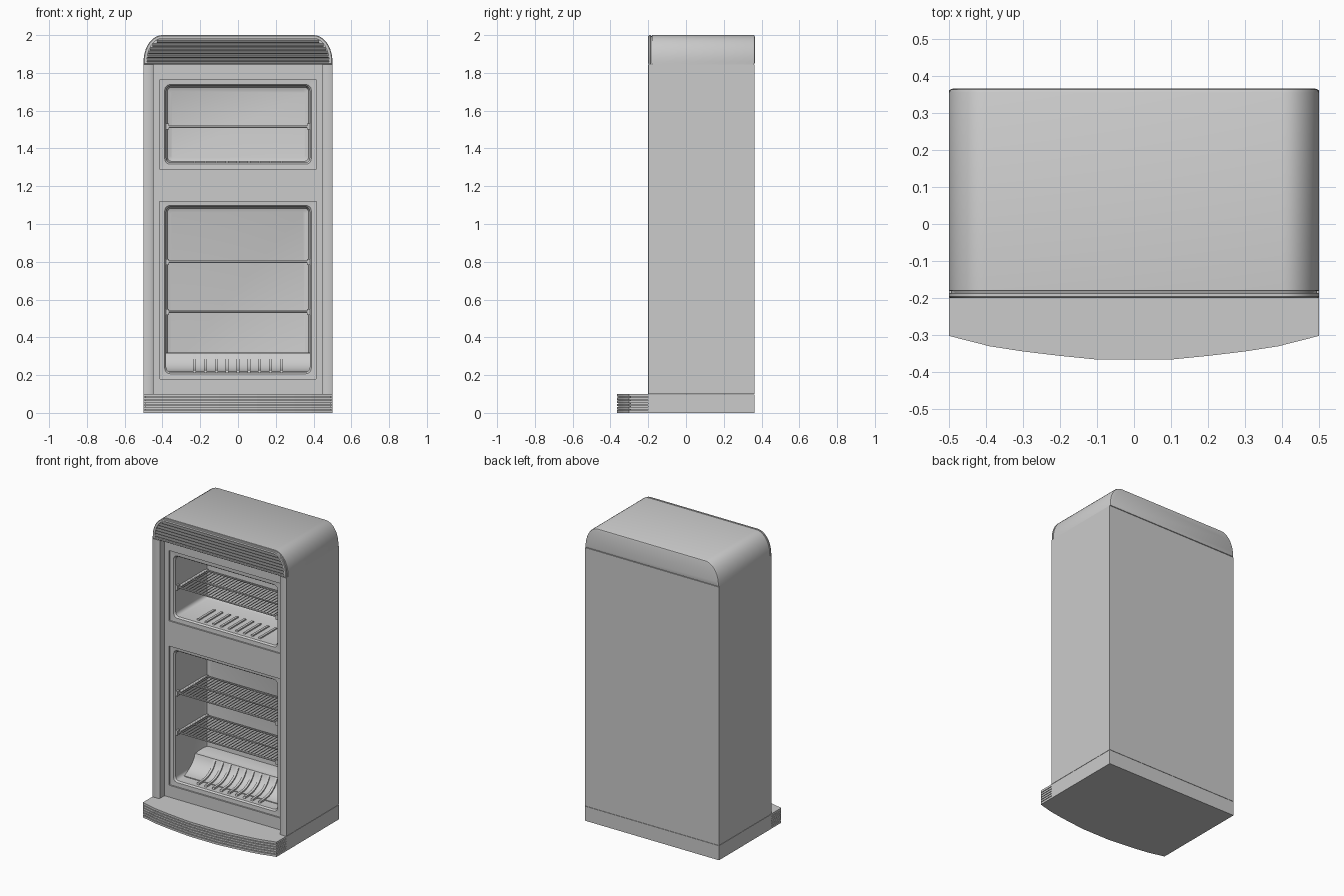
import bpy, bmesh, math
from mathutils import Vector

if "Cube" in bpy.data.objects:
    bpy.data.objects.remove(bpy.data.objects["Cube"])


def finish(name, bm, smooth=True):
    bmesh.ops.recalc_face_normals(bm, faces=bm.faces)
    me = bpy.data.meshes.new(name)
    bm.to_mesh(me)
    bm.free()
    ob = bpy.data.objects.new(name, me)
    bpy.context.collection.objects.link(ob)
    if smooth:
        bpy.ops.object.select_all(action='DESELECT')
        ob.select_set(True)
        bpy.context.view_layer.objects.active = ob
        bpy.ops.object.shade_smooth_by_angle(angle=math.radians(35))
    return ob


def loft(bm, loops):
    """Skin matching closed loops and cap both ends."""
    rings = [[bm.verts.new(p) for p in lp] for lp in loops]
    n = len(rings[0])
    for a, b in zip(rings, rings[1:]):
        for i in range(n):
            j = (i + 1) % n
            bm.faces.new((a[i], a[j], b[j], b[i]))
    bm.faces.new(rings[0])
    bm.faces.new(rings[-1])


def rod(bm, p, q, r, sides=6):
    p, q = Vector(p), Vector(q)
    rot = (q - p).to_track_quat('Z', 'Y')
    ring = [rot @ Vector((r * math.cos(t), r * math.sin(t), 0))
            for t in (2 * math.pi * (k + .5) / sides for k in range(sides))]
    loft(bm, [[p + v for v in ring], [q + v for v in ring]])


def box(bm, x0, x1, y0, y1, z0, z1):
    loft(bm, [[(x0, y0, z), (x1, y0, z), (x1, y1, z), (x0, y1, z)] for z in (z0, z1)])


def round_rect(w, z0, z1, r, y, n=5):
    pts = []
    for cx, cz, a in ((w - r, z1 - r, 0), (r - w, z1 - r, 90), (r - w, z0 + r, 180), (w - r, z0 + r, 270)):
        for k in range(n + 1):
            t = math.radians(a + 90 * k / n)
            pts.append((cx + r * math.cos(t), y, cz + r * math.sin(t)))
    return pts


# Cabinet: front panel set back between two side strips
half = [(.5, .362), (.5, -.198), (.497, -.2), (.458, -.2), (.448, -.194), (.448, -.145)]
plan = half + [(-x, y) for x, y in reversed(half)]
bm = bmesh.new()
loft(bm, [[(x, y, z) for x, y in plan] for z in (.1, 1.845)])
cabinet = finish("cabinet", bm, False)

# Two compartments cut with a stepped door rebate
compartments = ((.18, 1.12, .215, 1.09), (1.29, 1.765, 1.325, 1.73))
BACK = .21
for o0, o1, i0, i1 in compartments:
    bm = bmesh.new()
    loft(bm, [round_rect(.415, o0, o1, .004, -.4),
              round_rect(.415, o0, o1, .004, -.135),
              round_rect(.388, i0 - .008, i1 + .008, .028, -.133),
              round_rect(.38, i0, i1, .025, -.122),
              round_rect(.38, i0, i1, .025, BACK - .025),
              round_rect(.373, i0 + .007, i1 - .007, .02, BACK - .007),
              round_rect(.355, i0 + .025, i1 - .025, .012, BACK)])
    cutter = finish("compartment_cutter", bm, False)
    mod = cabinet.modifiers.new("cut", 'BOOLEAN')
    mod.operation, mod.solver, mod.object = 'DIFFERENCE', 'EXACT', cutter
    bpy.ops.object.select_all(action='DESELECT')
    cabinet.select_set(True)
    bpy.context.view_layer.objects.active = cabinet
    bpy.ops.object.modifier_apply(modifier=mod.name)
    bpy.data.objects.remove(cutter)
bpy.ops.object.shade_smooth_by_angle(angle=math.radians(35))

# Curved hump at the back of the lower compartment
curve = [(-.05 + .14 * math.sin(t), .35 - .13 * math.cos(t))
         for t in (math.radians(75 * k / 8) for k in range(9))]
curve += [(.1, .314), (.115, .32)]
prof = [(-.05, .21)] + curve + [(BACK + .01, .32), (BACK + .01, .21)]
bm = bmesh.new()
loft(bm, [[(x, y, z) for y, z in prof] for x in (-.381, .381)])
finish("lower_floor_hump", bm)

# Raised floor ribs, following the hump in the lower compartment
low_path = [(-.1, .215), (-.095, .226), (-.05, .228)]
low_path += [(y - .003, z + .008) for y, z in curve[1:8]] + [(curve[8][0], curve[8][1])]
low_path += [(y + .012, z - .012) for y, z in reversed(curve[:9])]
top_path = [(-.1, 1.318), (-.095, 1.333), (.075, 1.333), (.08, 1.318)]
for name, path in (("lower_floor_ribs", low_path), ("upper_floor_ribs", top_path)):
    bm = bmesh.new()
    for i in range(9):
        x = -.23 + i * .0575
        loft(bm, [[(x + s, y, z) for y, z in path] for s in (-.008, .008)])
    finish(name, bm)

# Wire shelves with end brackets
for name, z in (("lower_shelf", .535), ("middle_shelf", .80), ("upper_shelf", 1.515)):
    bm = bmesh.new()
    y0, y1, w = -.11, BACK - .02, .365
    for y in (y0, (y0 + y1) / 2, y1):
        rod(bm, (-w, y, z), (w, y, z), .006)
    for s in (-1, 1):
        rod(bm, (s * w, y0, z), (s * w, y1, z), .006)
        x0, x1 = sorted((s * .366, s * .384))
        box(bm, x0, x1, y0 - .012, y0 + .012, z - .016, z + .016)
        box(bm, x0, x1, y0, BACK, z - .008, z + .004)
    for i in range(1, 30):
        x = -w + 2 * w * i / 30
        rod(bm, (x, y0, z + .004), (x, y1, z + .004), .003)
    finish(name, bm)


# Header: arched block with a groove and a recessed front
def arch(d, y, n=10):
    pts = [(.5 - d, y, 1.845 + d)]
    for k in range(n + 1):
        t = math.pi / 2 * k / n
        pts.append((.4 + (.1 - d) * math.cos(t), y, 1.86 + (.14 - d) * math.sin(t)))
    if d > .014:
        pts[0] = (.5 - d, y, 1.858)
    return pts + [(-x, y, z) for x, y, z in reversed(pts)]


bm = bmesh.new()
loft(bm, [arch(d, y) for d, y in ((.012, .366), (.004, .363), (0, .355), (0, -.18), (.006, -.181),
          (.006, -.186), (0, -.187), (0, -.196), (.004, -.2), (.018, -.2), (.018, -.184))])
finish("header", bm)

# Horizontal ribs on the header front
bm = bmesh.new()
N = 6
for i in range(N):
    z0 = 1.860 + i * .0198
    z1 = z0 + .0155
    w = .4 + .082 * math.sqrt(max(0, 1 - ((z1 - 1.86) / .122) ** 2))
    sec = [(-.18, z0), (-.194, z0 + .001), (-.198, z0 + .005), (-.198, z1 - .005), (-.194, z1 - .001), (-.18, z1)]
    loft(bm, [[(x, y, z) for y, z in sec] for x in (-w, w)])
finish("header_ribs", bm)

# Base under the cabinet
bm = bmesh.new()
box(bm, -.5, .5, -.2, .362, 0, .098)
finish("base", bm, False)

# Bowed step with horizontal grooves
right = [(.5, -.2), (.5, -.302), (.39, -.33), (.3, -.344), (.2, -.356), (.1, -.366)]
outline = right + [(-x, y) for x, y in reversed(right)]


def ring(d, z):
    return [(x * (1 - d / .5), y + (d if y < -.25 else 0), z) for x, y in outline]


bm = bmesh.new()
loops = []
N = 6
for i in range(N):
    z0, z1 = i * .1 / N, (i + 1) * .1 / N
    g = .0022
    loops += [ring(0, z0 + (g if i else 0)), ring(0, z1 - (g if i < N - 1 else 0))]
    if i < N - 1:
        loops += [ring(.009, z1 - g), ring(.009, z1 + g)]
loft(bm, loops)
finish("front_step", bm, False)
